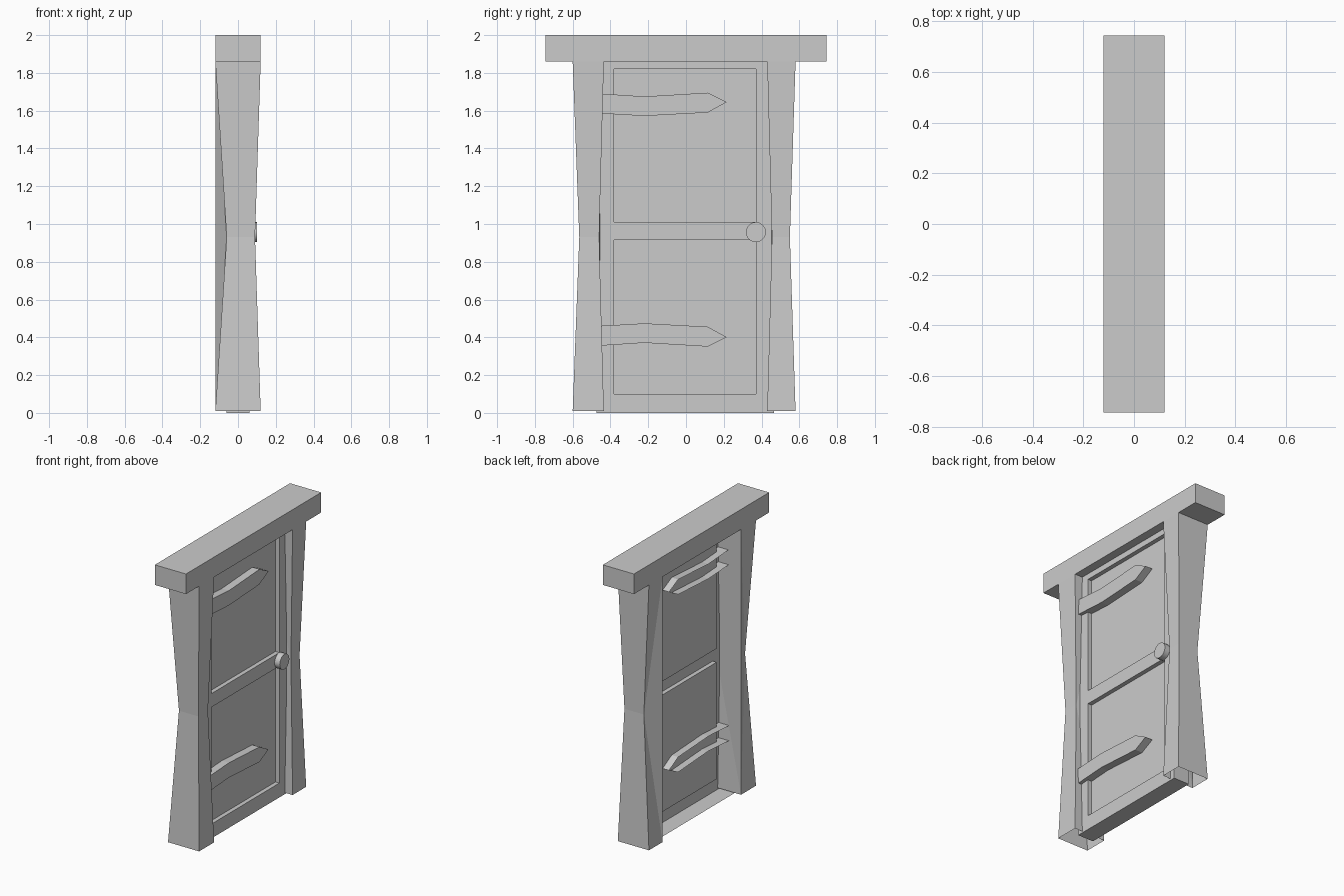
import bpy, bmesh, math
from mathutils import Matrix, Vector

if "Cube" in bpy.data.objects:
    bpy.data.objects.remove(bpy.data.objects["Cube"])


def finish(bm, name, front=None):
    """Recalculate normals (front = face that must look to +x) and make the object."""
    bmesh.ops.recalc_face_normals(bm, faces=bm.faces)
    if front is not None:
        front.normal_update()
        if front.normal.x < 0:
            bmesh.ops.reverse_faces(bm, faces=bm.faces)
    me = bpy.data.meshes.new(name)
    bm.to_mesh(me)
    bm.free()
    ob = bpy.data.objects.new(name, me)
    bpy.context.collection.objects.link(ob)
    return ob


def pull_rim(bm, x):
    """Extrude the open border of a shell straight back to depth x."""
    rim = [e for e in bm.edges if e.is_boundary]
    new = bmesh.ops.extrude_edge_only(bm, edges=rim)['geom']
    for v in new:
        if isinstance(v, bmesh.types.BMVert):
            v.co.x = x


# lintel
bm = bmesh.new()
bmesh.ops.create_cube(bm, size=1, matrix=Matrix.LocRotScale(
    Vector((0, 0, 1.93)), None, Vector((0.24, 1.49, 0.14))))
finish(bm, "lintel")


# waisted posts, open underneath; the inner back edge stays straight
def post(name, outer, inner, outer_mid, inner_mid):
    bm = bmesh.new()

    def ring(z, f, b, o, i, ib):
        return [bm.verts.new(p) for p in
                ((f, o, z), (f, i, z), (-0.12, ib, z), (b, o, z))]
    low = ring(0.01, 0.12, -0.12, outer, inner, inner)
    mid = ring(0.93, 0.09, -0.06, outer_mid, inner_mid, inner)
    top = ring(1.86, 0.12, -0.12, outer, inner, inner)
    for end in (low, top):
        for k in (0, 3):                      # flat front and outer sides
            n = (k + 1) % 4
            bm.faces.new((end[k], end[n], mid[n], mid[k]))
        for k in (1, 3):                      # creased inner and back sides
            bm.faces.new((end[k], end[2], mid[k]))
            bm.faces.new((mid[k], end[2], mid[2]))
    bm.faces.new(top)
    finish(bm, name)


post("left_post", -0.60, -0.435, -0.565, -0.46)
post("right_post", 0.58, 0.43, 0.55, 0.455)

# door leaf: front shell with two recessed panels, open at the back
bm = bmesh.new()
ys = (-0.475, -0.38, 0.37, 0.465)
zs = (0, 0.10, 0.915, 1.01, 1.82, 1.87)
grid = [[bm.verts.new((0.06, y, z)) for y in ys] for z in zs]
cells = {}
for r in range(5):
    for c in range(3):
        cells[r, c] = bm.faces.new((grid[r][c], grid[r][c + 1],
                                    grid[r + 1][c + 1], grid[r + 1][c]))
pull_rim(bm, -0.06)
panels = [cells[1, 1], cells[3, 1]]
for f in bmesh.ops.extrude_discrete_faces(bm, faces=panels)['faces']:
    for v in f.verts:
        v.co.x = 0.03
finish(bm, "door_leaf", cells[0, 0])

# hinge straps, the lower one mirrored from the upper one
strap = ((-0.45, 1.69), (-0.22, 1.675), (0.115, 1.695), (0.215, 1.645),
         (0.115, 1.59), (-0.22, 1.572), (-0.45, 1.585))
for name, flip in (("upper_strap", False), ("lower_strap", True)):
    bm = bmesh.new()
    face = bm.faces.new([bm.verts.new((0.085, y, 2.046 - z if flip else z))
                         for y, z in strap])
    pull_rim(bm, -0.02)
    finish(bm, name, face)

# door knob
bpy.ops.mesh.primitive_cylinder_add(vertices=20, radius=0.053, depth=0.07,
                                    location=(0.065, 0.37, 0.957),
                                    rotation=(0, math.pi / 2, 0))
bpy.context.object.name = "door_knob"
bpy.ops.object.shade_smooth_by_angle()
